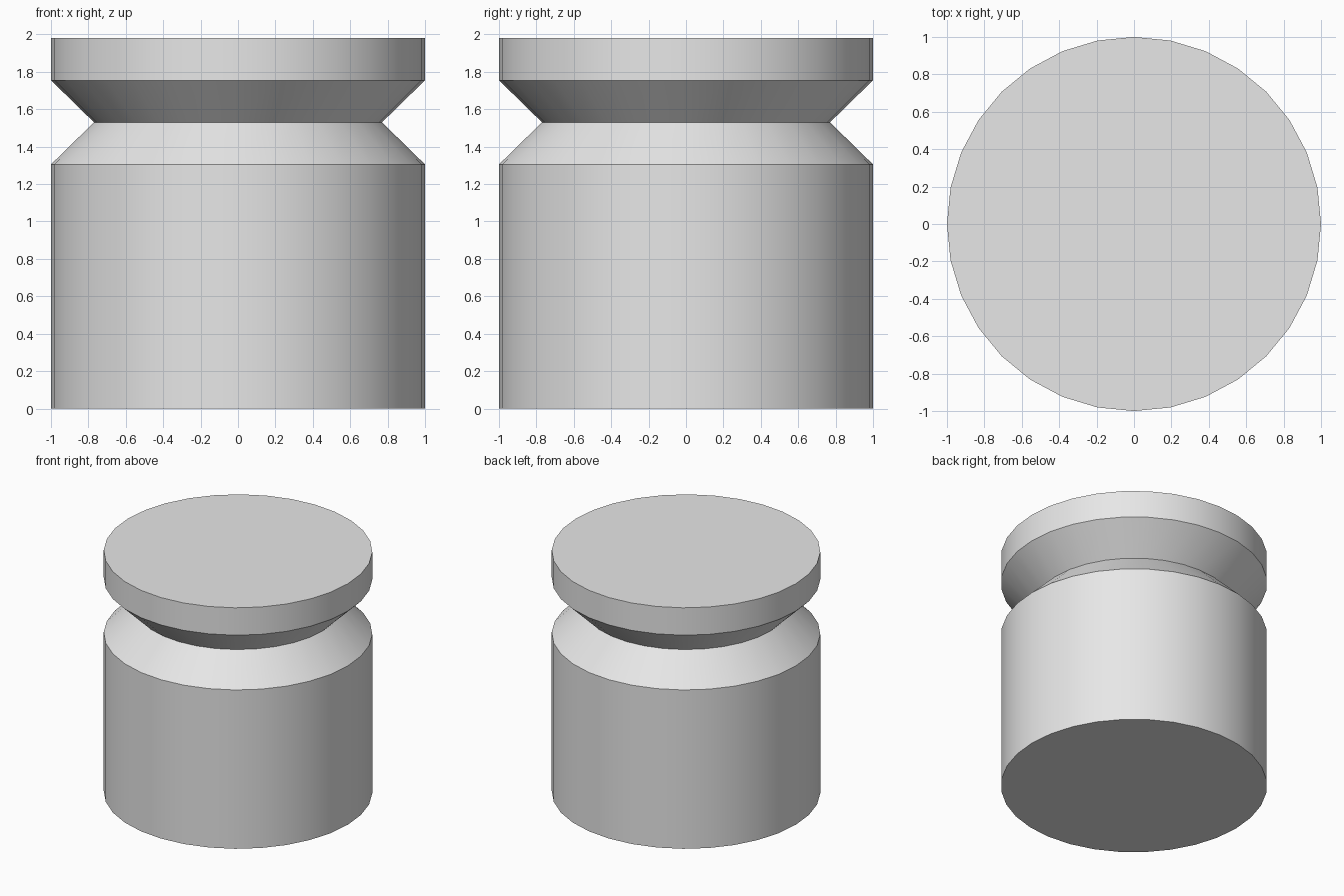
import bpy
import bmesh
import math

cube = bpy.data.objects.get("Cube")
if cube:
    bpy.data.objects.remove(cube, do_unlink=True)

SIDES = 32
# Radius and height of each ring: plain body, V-shaped groove, rim
PROFILE = [(1.0, 0.0), (1.0, 1.305), (0.77, 1.53), (1.0, 1.755), (1.0, 1.98)]

grey = bpy.data.materials.new("light_grey")
grey.use_nodes = True
colour = (0.8, 0.8, 0.8, 1.0)
grey.diffuse_color = colour
grey.node_tree.nodes["Principled BSDF"].inputs["Base Color"].default_value = colour


def ring(bm, radius, height):
    angles = [2 * math.pi * i / SIDES for i in range(SIDES)]
    return [bm.verts.new((radius * math.cos(a), radius * math.sin(a), height))
            for a in angles]


# Turned body with capped ends
bm = bmesh.new()
rings = [ring(bm, r, z) for r, z in PROFILE]
for low, high in zip(rings, rings[1:]):
    for i in range(SIDES):
        j = (i + 1) % SIDES
        bm.faces.new((low[i], low[j], high[j], high[i]))
bm.faces.new(list(reversed(rings[0])))
bm.faces.new(rings[-1])

mesh = bpy.data.meshes.new("grooved_cylinder")
bm.to_mesh(mesh)
bm.free()
mesh.materials.append(grey)
body = bpy.data.objects.new("grooved_cylinder", mesh)
bpy.context.collection.objects.link(body)

# Smooth round the sides, sharp at the rims and groove
bpy.ops.object.select_all(action='DESELECT')
body.select_set(True)
bpy.context.view_layer.objects.active = body
bpy.ops.object.shade_smooth_by_angle(angle=math.radians(30))
